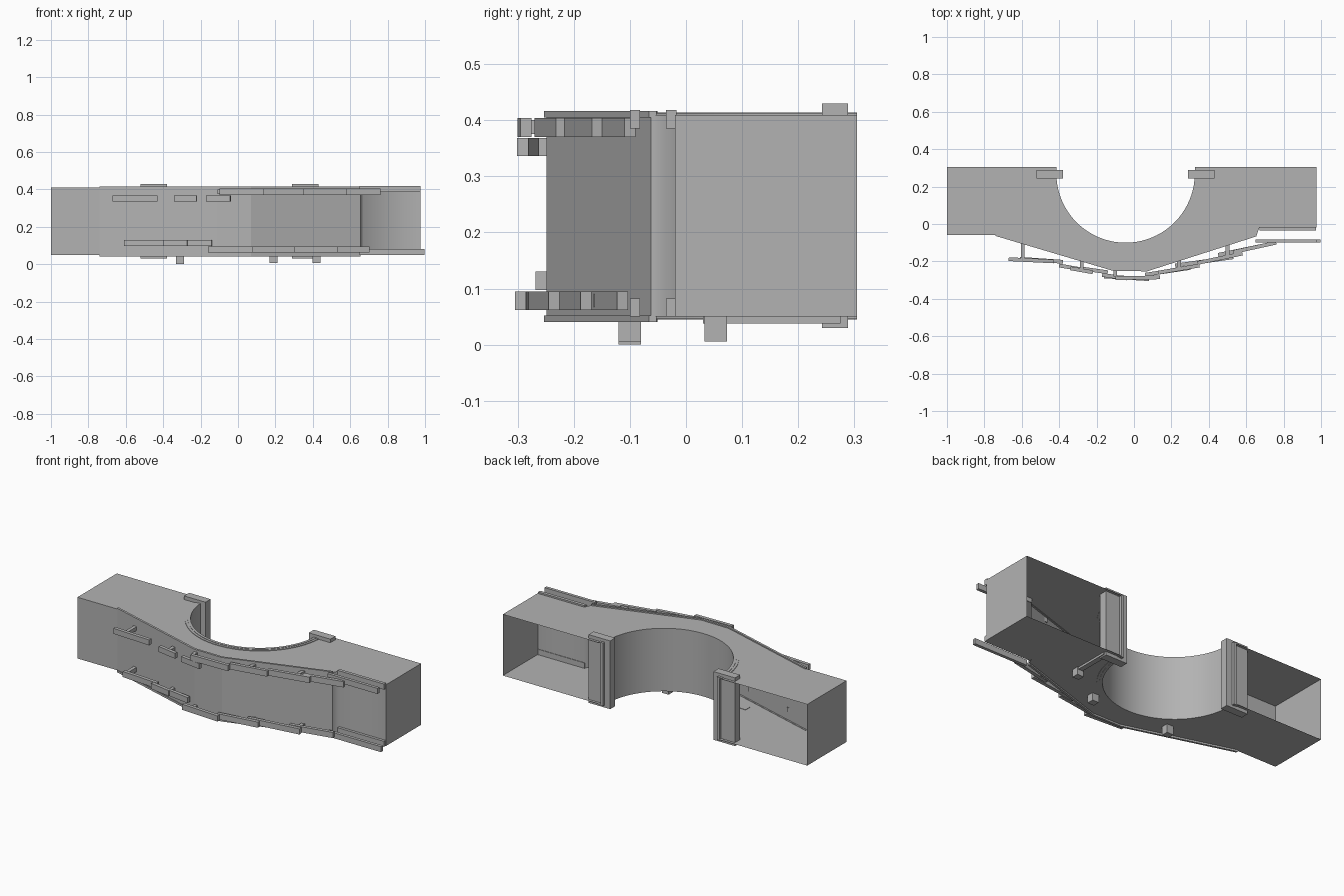
import bpy, bmesh, math
from mathutils import Vector

if "Cube" in bpy.data.objects:
    bpy.data.objects.remove(bpy.data.objects["Cube"])

CX, CY = -0.045, 0.27           # wheel arch centre
BACK = 0.305

grey = bpy.data.materials.new("dark_grey")
grey.diffuse_color = (0.45, 0.45, 0.45, 1)
grey.use_nodes = True
grey.node_tree.nodes["Principled BSDF"].inputs["Base Color"].default_value = grey.diffuse_color


def finish(name, bm, smooth=False):
    bmesh.ops.recalc_face_normals(bm, faces=bm.faces)
    me = bpy.data.meshes.new(name)
    bm.to_mesh(me)
    bm.free()
    me.materials.append(grey)
    ob = bpy.data.objects.new(name, me)
    bpy.context.collection.objects.link(ob)
    if smooth:
        bpy.context.view_layer.objects.active = ob
        ob.select_set(True)
        bpy.ops.object.shade_smooth_by_angle(angle=math.radians(12))
        ob.select_set(False)
    return ob


def box(name, x0, x1, y0, y1, z0, z1):
    bm = bmesh.new()
    bmesh.ops.create_cube(bm, size=1)
    for v in bm.verts:
        v.co = ((x0 + x1) / 2 + v.co.x * (x1 - x0),
                (y0 + y1) / 2 + v.co.y * (y1 - y0),
                (z0 + z1) / 2 + v.co.z * (z1 - z0))
    return finish(name, bm)


def strip(name, outer, inner, z0, z1, smooth=False):
    """Solid band between two matching plan paths."""
    bm = bmesh.new()
    rows = [[bm.verts.new((p[0], p[1], z)) for p, z in
             ((a, z0), (b, z0), (b, z1), (a, z1))] for a, b in zip(outer, inner)]
    for r, s in zip(rows, rows[1:]):
        for i in range(4):
            j = (i + 1) % 4
            bm.faces.new((r[i], r[j], s[j], s[i]))
    bm.faces.new(rows[0])
    bm.faces.new(rows[-1])
    return finish(name, bm, smooth)


def rail(name, p, q, z0, z1, t=0.02):
    p, q = Vector(p), Vector(q)
    d = (q - p).normalized()
    n = Vector((-d.y, d.x)) * t / 2
    return strip(name, [p + n, q + n], [p - n, q - n], z0, z1)


def arc(r, n=40):
    """Arch path from back right, round the front, to back left."""
    pts = [(CX + r, BACK)]
    pts += [(CX + r * math.cos(math.pi * i / n), CY - r * math.sin(math.pi * i / n))
            for i in range(n + 1)]
    return pts + [(CX - r, BACK)]


# Hollow body shell, open at the back
front = [(-0.74, -0.06), (-0.11, -0.247), (0.07, -0.249), (0.655, -0.062)]
outline = [(-1, BACK), (-1, -0.06)] + front + [(0.67, -0.02), (0.975, -0.02), (0.975, BACK)]
outline += arc(0.383)
bm = bmesh.new()
low = [bm.verts.new((x, y, 0.05)) for x, y in outline]
high = [bm.verts.new((x, y, 0.409)) for x, y in outline]
bm.faces.new(low)
bm.faces.new(high)
for i in range(len(outline)):
    j = (i + 1) % len(outline)
    open_back = abs(outline[i][1] - BACK) < 1e-6 and abs(outline[j][1] - BACK) < 1e-6
    if not open_back:
        bm.faces.new((low[i], low[j], high[j], high[i]))
body = finish("body_shell", bm, True)
# Soft shading where the bulge steps back to the right end
for e in body.data.edges:
    if all(abs(body.data.vertices[v].co.x - 0.67) < 1e-4 for v in e.vertices):
        e.use_edge_sharp = False

# Arch liner and its rims
strip("arch_liner", arc(0.37), arc(0.386), 0.045, 0.414, True)
for tag, z0, z1 in (("lower", 0.047, 0.051), ("upper", 0.408, 0.412)):
    strip("arch_rim_" + tag, arc(0.384), arc(0.4), z0, z1, True)

# Raised edging along the bulging front
inner = [(x, y + 0.009) for x, y in front]
outer = [(x, y - 0.004) for x, y in front]
strip("front_edging_lower", outer, inner, 0.04, 0.052)
strip("front_edging_upper", outer, inner, 0.405, 0.416)

# Posts at the arch ends
for tag, x0, x1 in (("left", -0.52, -0.38), ("right", 0.29, 0.43)):
    box("arch_post_" + tag, x0, x1, 0.242, 0.289, 0.03, 0.43)

# Staggered rails on the front
upper_left = [((-0.67, -0.188), (-0.43, -0.2)), ((-0.34, -0.237), (-0.22, -0.258)),
              ((-0.17, -0.272), (-0.04, -0.291))]
upper_right = [((-0.1, -0.29), (0.14, -0.285)), ((0.13, -0.26), (0.35, -0.222)),
               ((0.34, -0.208), (0.58, -0.158)), ((0.53, -0.15), (0.76, -0.1))]
lower_left = [((-0.61, -0.186), (-0.38, -0.202)), ((-0.4, -0.222), (-0.27, -0.244)),
              ((-0.28, -0.238), (-0.14, -0.258))]
lower_right = [((-0.16, -0.28), (0.08, -0.295)), ((0.06, -0.271), (0.3, -0.235)),
               ((0.22, -0.222), (0.53, -0.178)), ((0.45, -0.165), (0.7, -0.113))]
for tag, group, z0, z1 in (("upper_left", upper_left, 0.336, 0.368),
                           ("upper_right", upper_right, 0.37, 0.404),
                           ("lower_left", lower_left, 0.097, 0.13),
                           ("lower_right", lower_right, 0.062, 0.095)):
    for i, (p, q) in enumerate(group):
        rail(f"rail_{tag}_{i + 1}", p, q, z0, z1)

# Straight rails at the right end
for tag, z0, z1, xe in (("lower", 0.05, 0.082, 0.998), ("upper", 0.385, 0.418, 0.975)):
    box("end_rail_outer_" + tag, 0.65, xe, -0.1, -0.082, z0, z1)
    box("end_rail_inner_" + tag, 0.67, 0.972, -0.036, -0.017, z0, z1)

# Struts holding the rails
for i, (x, y0, y1) in enumerate(((-0.595, -0.19, -0.1), (-0.28, -0.245, -0.195),
                                 (-0.1, -0.28, -0.245), (0.24, -0.235, -0.19),
                                 (0.5, -0.165, -0.108))):
    left = x < -0.15
    for tag, z0, z1 in (("upper", 0.342, 0.364) if left else ("upper", 0.375, 0.4),
                        ("lower", 0.1, 0.126) if left else ("lower", 0.067, 0.09)):
        box(f"strut_{tag}_{i + 1}", x - 0.01, x + 0.01, y0, y1, z0, z1)

# Pegs and bar under the floor
for i, (x, y, z0) in enumerate(((-0.31, -0.1, 0.0), (0.19, -0.1, 0.006), (0.42, 0.053, 0.006))):
    box(f"floor_peg_{i + 1}", x - 0.021, x + 0.021, y - 0.02, y + 0.02, z0, 0.052)
box("floor_bar", 0.405, 0.435, 0.03, 0.275, 0.038, 0.051)
